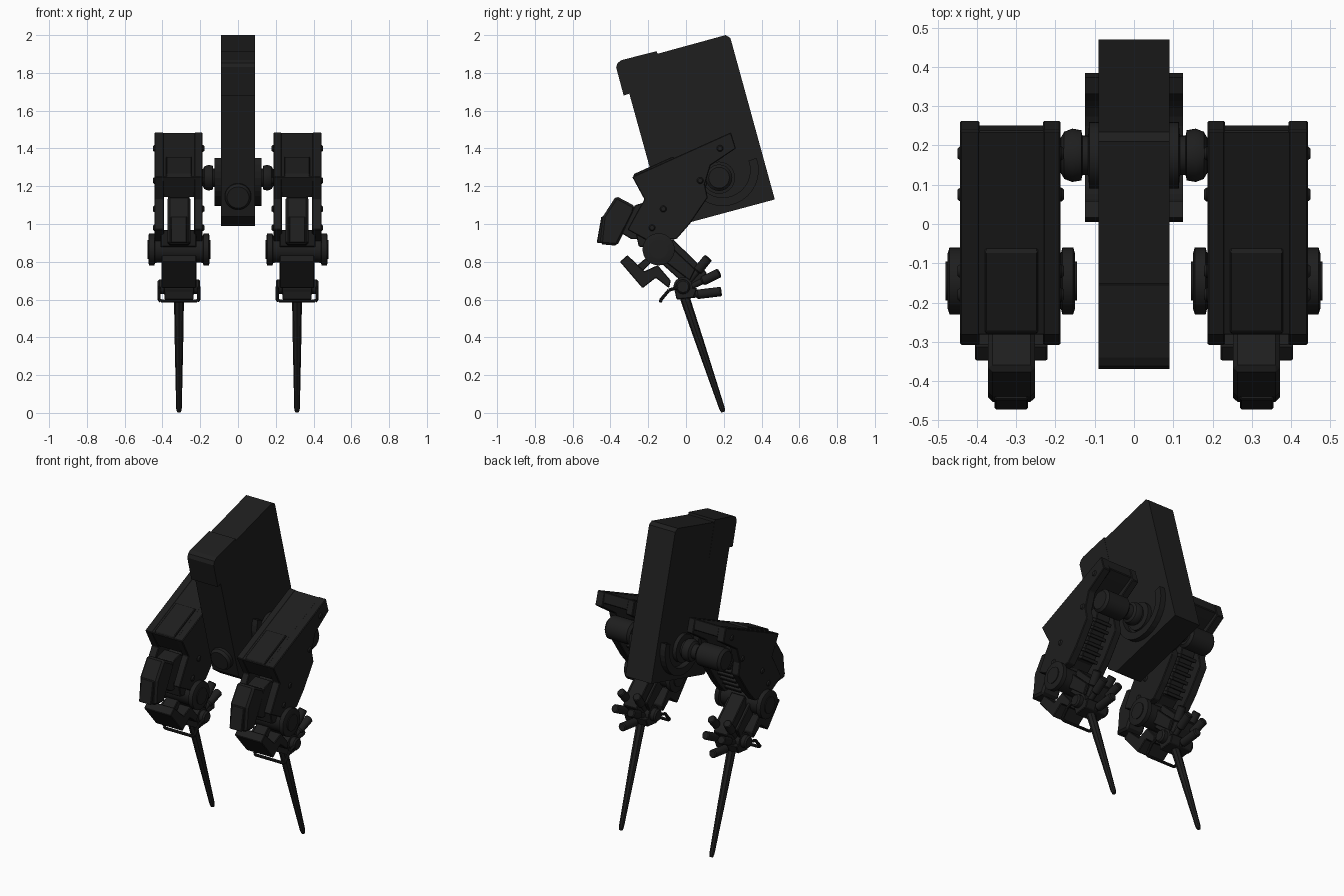
import bpy, bmesh, math
from mathutils import Vector

mat = bpy.data.materials.new("dark_metal")
mat.diffuse_color = (0.013, 0.013, 0.013, 1)
CX = 0.3125  # leg centre line


def finish(name, bm, mirror, bevel=0.0, smooth=False):
    bmesh.ops.recalc_face_normals(bm, faces=bm.faces)
    me = bpy.data.meshes.new(name)
    bm.to_mesh(me)
    bm.free()
    me.materials.append(mat)
    ob = bpy.data.objects.new(name, me)
    bpy.context.collection.objects.link(ob)
    if smooth:
        bpy.ops.object.select_all(action='DESELECT')
        ob.select_set(True)
        bpy.context.view_layer.objects.active = ob
        bpy.ops.object.shade_smooth_by_angle(angle=math.radians(35))
    if bevel:
        b = ob.modifiers.new("bevel", 'BEVEL')
        b.width, b.segments = bevel, 1
    if mirror:
        ob.modifiers.new("mirror", 'MIRROR')
    return ob


def prism(name, pts, spans, mirror=True, bevel=0.004):
    """Extrude a (y, z) side profile across one or more x spans."""
    bm = bmesh.new()
    for x0, x1 in spans:
        f = bm.faces.new([bm.verts.new((x0, y, z)) for y, z in pts])
        r = bmesh.ops.extrude_face_region(bm, geom=[f])
        vs = [v for v in r["geom"] if isinstance(v, bmesh.types.BMVert)]
        bmesh.ops.translate(bm, vec=(x1 - x0, 0, 0), verts=vs)
    return finish(name, bm, mirror, bevel)


def lathe(name, a, b, rings, n=24, mirror=True, smooth=True):
    """Round part from a to b; rings are (fraction along axis, radius)."""
    bm = bmesh.new()
    a, b = Vector(a), Vector(b)
    q = (b - a).to_track_quat('Z', 'Y')
    loops = []
    for t, r in rings:
        loops.append([bm.verts.new(a.lerp(b, t) + q @ Vector(
            (r * math.cos(2 * math.pi * i / n), r * math.sin(2 * math.pi * i / n), 0)))
            for i in range(n)])
    for p, s in zip(loops, loops[1:]):
        for i in range(n):
            bm.faces.new((p[i], p[(i + 1) % n], s[(i + 1) % n], s[i]))
    bm.faces.new(loops[0])
    bm.faces.new(loops[-1])
    return finish(name, bm, mirror, 0, smooth)


def rod(name, a, b, r0, r1=None, n=16, **kw):
    return lathe(name, a, b, [(0, r0), (1, r1 or r0)], n, **kw)


# tilted slab body with raised cap at the upper front
prism("body", [(-.32, 1.87), (-.155, 1.91), (-.155, 1.90), (.21, 2.0), (.235, 1.985), (.47, 1.13),
               (-.05, .99), (-.12, 1.04), (-.30, 1.69)], [(-.09, .09)], False, 0)
prism("body_cap", [(-.33, 1.68), (-.37, 1.83), (-.362, 1.853), (-.34, 1.868), (-.155, 1.915),
                   (-.10, 1.70), (-.30, 1.69)], [(-.091, .091)], False, 0)
lathe("body_front_knob", (0, -.08, 1.165), (0, -.185, 1.14), [(0, .07), (.85, .07), (1, .058)],
      32, mirror=False)

# hip joints and curved guards on the body sides
arc = [math.radians(20 - 220 * i / 20) for i in range(21)]
guard = [(.195 + .19 * math.cos(t), 1.285 + .19 * math.sin(t)) for t in arc]
guard += [(.195 + .145 * math.cos(t), 1.285 + .145 * math.sin(t)) for t in reversed(arc)]
prism("hip_guard", guard, [(.085, .125)], bevel=0)
lathe("hip_joint", (.085, .175, 1.245), (.23, .175, 1.245),
      [(0, .085), (.2, .085), (.22, .05), (.32, .05), (.34, .064), (.5, .068),
       (.64, .06), (.7, .045), (1, .04)], 32)
lathe("hip_barrel", (.225, .175, 1.245), (.40, .175, 1.245),
      [(0, .055), (.08, .07), (.92, .07), (1, .055)], 24)

# thigh: roof slab with two side plates
prism("thigh_sides", [(-.285, 1.25), (.238, 1.485), (.264, 1.40), (.13, 1.31), (.10, 1.21), (.115, 1.14),
                      (.02, 1.0), (-.05, .92), (-.20, .91), (-.31, .97), (-.25, 1.08), (-.22, 1.13)],
      [(.187, .232), (.393, .443)])
prism("thigh_roof", [(-.284, 1.249), (.237, 1.483), (.252, 1.42), (.2, 1.39), (-.12, 1.22), (-.22, 1.14)],
      [(.19, .44)])
prism("thigh_top_panel", [(-.282, 1.24), (-.275, 1.265), (-.07, 1.357), (-.058, 1.345)],
      [(.245, .38)])
for i, (y, z) in enumerate([(.18, 1.40), (.075, 1.23), (-.12, 1.08), (-.18, .98)]):
    lathe(f"thigh_bolt_{i}", (.178, y, z), (.452, y, z),
          [(0, .012), (.025, .018), (.09, .018)], 12)
    lathe(f"thigh_outer_bolt_{i}", (.42, y, z), (.45, y, z),
          [(0, .018), (.75, .018), (1, .012)], 12)

# inner ribbed spine
prism("thigh_spine", [(.13, 1.27), (.10, 1.18), (-.03, .98), (-.12, .95), (-.18, 1.10), (-.05, 1.22)],
      [(.265, .36)])
for i in range(6):
    t = i / 5
    y, z = .10 - .12 * t, 1.16 - .19 * t
    prism(f"spine_rib_{i}", [(y - .03, z + .03), (y + .012, z + .005), (y + .002, z - .012), (y - .04, z + .013)],
          [(.257, .37)], bevel=.002)

# knee block, front plate and knee hinge
prism("knee_neck", [(-.27, 1.10), (-.20, 1.12), (-.05, .98), (-.12, .92), (-.29, .92), (-.34, .95)],
      [(.257, .37)])
prism("knee_base", [(-.27, .97), (-.10, .94), (-.12, .87), (-.25, .88)], [(.22, .41)])
prism("knee_block", [(-.455, .893), (-.44, 1.04), (-.37, 1.148), (-.27, 1.095), (-.275, 1.06), (-.365, .885)],
      [(.252, .372)], bevel=.012)
prism("knee_front_panel", [(-.473, .9), (-.448, 1.04), (-.42, 1.04), (-.43, .9)], [(.27, .355)])
lathe("knee_hinge", (.15, -.145, .866), (.475, -.145, .866),
      [(0, .07), (.015, .085), (.10, .085), (.11, .072), (.17, .07), (.83, .07), (.89, .072),
       (.9, .085), (.985, .085), (1, .07)], 32)
lathe("knee_hinge_cap", (.145, -.145, .866), (.48, -.145, .866), [(0, .05), (1, .05)], 24)

# shin and its zigzag front armour
prism("shin", [(-.07, .92), (.09, .765), (.11, .74), (.08, .70), (0, .63), (-.05, .66), (-.04, .71), (-.14, .80)],
      [(.265, .36)])
prism("shin_rails", [(-.09, .89), (.05, .76), (.02, .70), (-.11, .80)], [(.235, .255), (.37, .39)])
prism("shin_armour", [(-.35, .80), (-.31, .835), (-.22, .75), (-.15, .782), (-.08, .70), (-.09, .66),
                      (-.16, .715), (-.23, .66)], [(.22, .405)])
prism("armour_link", [(-.27, .77), (-.19, .84), (-.16, .82), (-.24, .74)], [(.27, .355)])

# ankle with side bolts and wire guard
lathe("ankle", (.2, -.016, .668), (.425, -.016, .668),
      [(0, .03), (.04, .038), (.15, .038), (.16, .05), (.84, .05), (.85, .038), (.96, .038), (1, .03)], 24)
prism("foot_base", [(-.065, .67), (.06, .66), (.04, .61), (-.05, .60)], [(.235, .39)])
wire = [(.207, -.04, .665), (.207, -.09, .65), (.207, -.132, .60), (.217, -.134, .592), (.408, -.134, .592),
        (.418, -.132, .60), (.418, -.09, .65), (.418, -.04, .665)]
for i, (a, b) in enumerate(zip(wire, wire[1:])):
    rod(f"wire_guard_{i}", a, b, .009, n=10)

# rear toes and the long tapering spike
toes = [(-.055, (.02, .70), (.118, .822)), (.055, (.02, .70), (.118, .822)),
        (-.055, (.02, .665), (.178, .742)), (.055, (.02, .665), (.178, .742)),
        (0, (-.04, .615), (.188, .643))]
for i, (dx, a, b) in enumerate(toes):
    lathe(f"toe_{i}", (CX + dx * .7, *a), (CX + dx, *b),
          [(0, .016), (.4, .016), (.45, .025), (.97, .025), (1, .02)], 16)
lathe("spike", (CX, -.02, .65), (CX, .197, .005),
      [(0, .026), (.1, .026), (.4, .023), (.97, .015), (1, .011)], 8, smooth=False)
